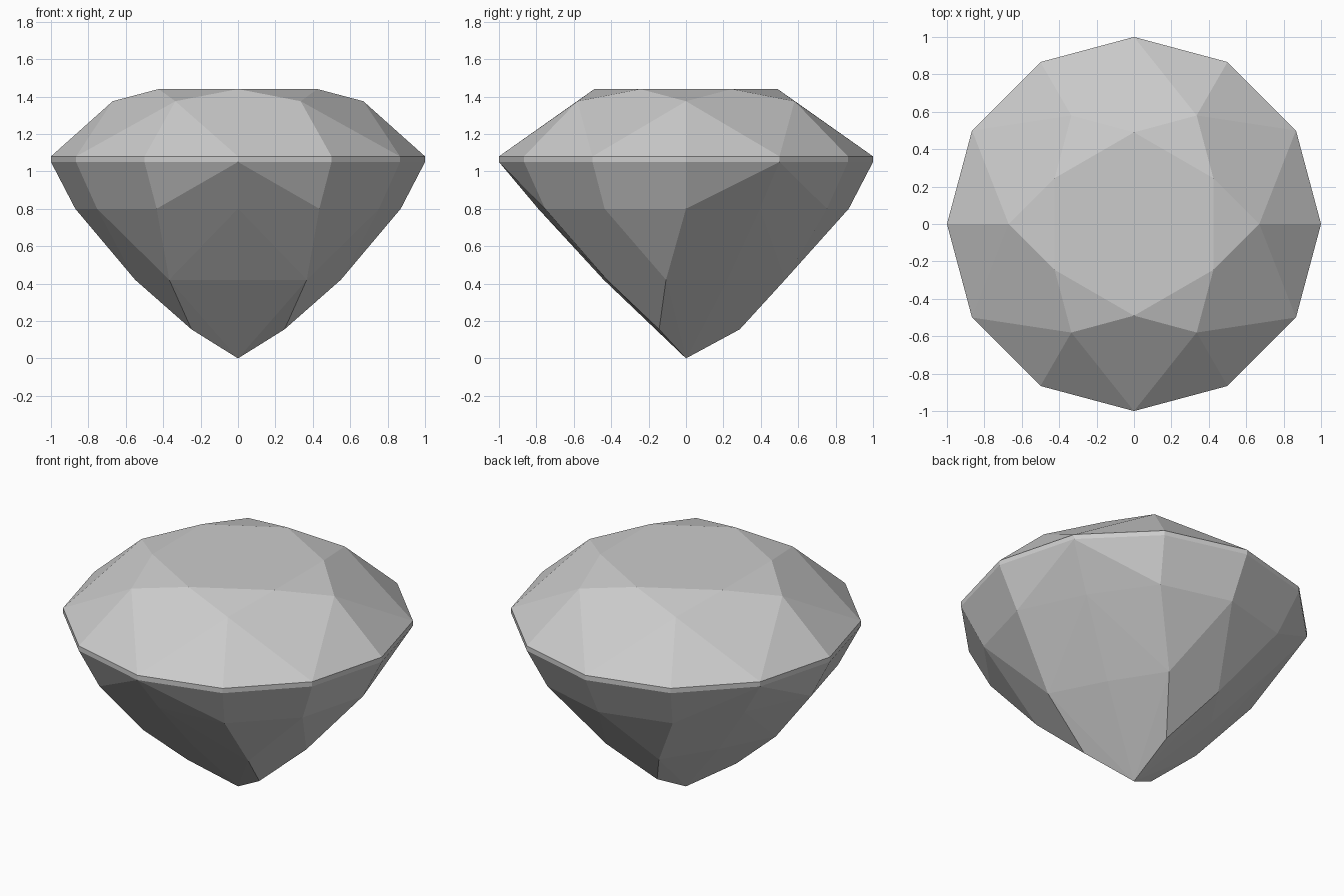
import bpy
import bmesh
from math import cos, sin, radians

cube = bpy.data.objects.get("Cube")
if cube:
    bpy.data.objects.remove(cube, do_unlink=True)

bm = bmesh.new()


def ring(radius, z, angles):
    """Place facet corners on a horizontal circle."""
    for a in angles:
        t = radians(a)
        bm.verts.new((radius * cos(t), radius * sin(t), z))


# crown: flat table, then the upper facet corners
ring(0.49, 1.44, range(30, 390, 60))
ring(0.67, 1.375, range(0, 360, 60))

# girdle: thin twelve-sided band
for z in (1.08, 1.05):
    ring(1.0, z, range(0, 360, 30))

# pavilion: three ridges alternate with three broad, slightly bent faces
for ridge in (90, 210, 330):
    ring(0.87, 0.80, (ridge - 30, ridge, ridge + 30))
    ring(0.56, 0.42, (ridge - 19, ridge + 19))
    ring(0.287, 0.155, (ridge,))
    ring(0.79, 0.80, (ridge + 60,))
    ring(0.44, 0.42, (ridge + 60,))

# pointed base
bm.verts.new((0, 0, 0))

# wrap the corners in flat facets
bmesh.ops.convex_hull(bm, input=bm.verts[:])
bmesh.ops.dissolve_limit(bm, angle_limit=radians(0.8),
                         verts=bm.verts[:], edges=bm.edges[:])
bmesh.ops.recalc_face_normals(bm, faces=bm.faces[:])

mesh = bpy.data.meshes.new("cut_gem")
bm.to_mesh(mesh)
bm.free()

grey = bpy.data.materials.new("gem_grey")
grey.use_nodes = True
colour = (0.6, 0.6, 0.6, 1)
grey.diffuse_color = colour
grey.node_tree.nodes["Principled BSDF"].inputs["Base Color"].default_value = colour
mesh.materials.append(grey)

gem = bpy.data.objects.new("cut_gem", mesh)
bpy.context.collection.objects.link(gem)
